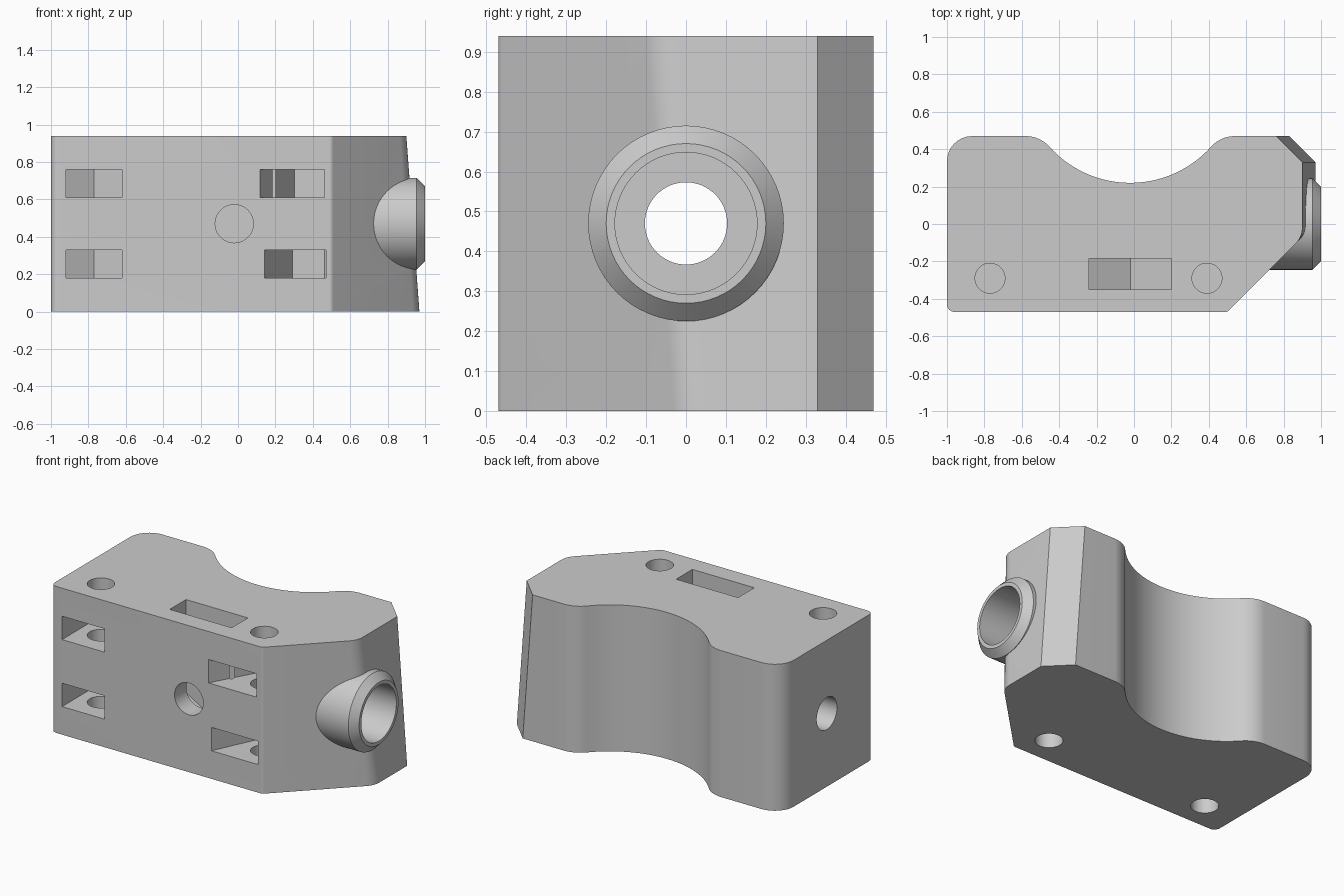
import bpy, bmesh
from math import sin, cos, pi, radians, sqrt, atan2
from mathutils import Vector

cube = bpy.data.objects.get("Cube")
if cube:
    bpy.data.objects.remove(cube)

HEIGHT = 0.94
MID = HEIGHT / 2

grey = bpy.data.materials.new("light_grey")
grey.use_nodes = True
grey.diffuse_color = (0.6, 0.6, 0.6, 1)
grey.node_tree.nodes["Principled BSDF"].inputs["Base Color"].default_value = grey.diffuse_color


def loft(name, sections, axis):
    """Closed solid through (outline, offset) sections along an axis."""
    place = {"x": lambda u, v, w: (w, u, v),
             "y": lambda u, v, w: (u, w, v),
             "z": lambda u, v, w: (u, v, w)}[axis]
    bm = bmesh.new()
    loops = [[bm.verts.new(place(p[0], p[1], w)) for p in pts] for pts, w in sections]
    n = len(loops[0])
    for a, b in zip(loops, loops[1:]):
        for i in range(n):
            j = (i + 1) % n
            bm.faces.new((a[i], a[j], b[j], b[i]))
    bm.faces.new(loops[0])
    bm.faces.new(loops[-1])
    bmesh.ops.recalc_face_normals(bm, faces=bm.faces)
    mesh = bpy.data.meshes.new(name)
    bm.to_mesh(mesh)
    bm.free()
    mesh.materials.append(grey)
    obj = bpy.data.objects.new(name, mesh)
    bpy.context.collection.objects.link(obj)
    return obj


def arc(cx, cy, r, start, end, steps):
    angles = [start + (end - start) * i / steps for i in range(steps + 1)]
    return [(cx + r * cos(a), cy + r * sin(a)) for a in angles]


def circle(cx, cy, r, n=64):
    return arc(cx, cy, r, 0, 2 * pi, n)[:-1]


def rounded(corners, steps=8):
    """Replace each (x, y, radius) corner by a tangent arc."""
    out = []
    for i, (x, y, r) in enumerate(corners):
        p = Vector((x, y))
        if r == 0:
            out.append((x, y))
            continue
        a = (Vector(corners[i - 1][:2]) - p).normalized()
        b = (Vector(corners[(i + 1) % len(corners)][:2]) - p).normalized()
        half = a.angle(b) / 2
        centre = p + (a + b).normalized() * (r / sin(half))
        start = p + a * (r * cos(half) / sin(half)) - centre
        first = atan2(start.y, start.x)
        out += arc(centre.x, centre.y, r, first, first + pi - 2 * half, steps)
    return out


def combine(target, tool, operation):
    mod = target.modifiers.new(operation.lower(), "BOOLEAN")
    mod.operation = operation
    mod.solver = "EXACT"
    mod.object = tool
    bpy.context.view_layer.objects.active = target
    bpy.ops.object.modifier_apply(modifier=mod.name)
    bpy.data.objects.remove(tool)


# Saddle in the back, blended into the flat back by round shoulders
def saddle():
    cx, r, f, back = -0.02, 0.58, 0.17, 0.47
    cy = 0.22 + r
    dy = cy - (back - f)
    dx = sqrt((r + f) ** 2 - dy ** 2)
    lean = atan2(dy, dx)
    right = arc(cx + dx, back - f, f, pi / 2, pi - lean, 10)
    dip = arc(cx, cy, r, -lean, lean - pi, 32)[1:-1]
    left = arc(cx - dx, back - f, f, lean, pi / 2, 10)
    return [(x, y, 0) for x, y in right + dip + left]


# Body outline: diagonal front corner, chamfered back corner, leaning end face
def outline(end_x):
    return rounded([(-1, -0.47, 0.04), (0.5, -0.47, 0.03),
                    (end_x, end_x - 0.97, 0.12), (end_x, 0.33, 0),
                    (end_x - 0.14, 0.47, 0)]
                   + saddle() + [(-1, 0.47, 0.135)])


body = loft("clamp_body", [(outline(0.97), 0), (outline(0.90), HEIGHT)], "z")

# Nozzle boss with a chamfered rim
boss = loft("nozzle", [(circle(0, MID, r), x) for r, x in
                       ((0.245, 0.5), (0.245, 0.955), (0.2, 1.0))], "x")
combine(body, boss, "UNION")

# Stepped bore right through the block
bore = loft("bore_cutter", [(circle(0, MID, r), x) for r, x in
                            ((0.178, 1.1), (0.178, 0.3), (0.103, 0.3), (0.103, -1.1))], "x")
combine(body, bore, "DIFFERENCE")


def nut_slot(cx, cy, half, length, turn):
    """Slot outline with a pointed hexagonal end, opening towards -v."""
    h = half / sqrt(3)
    shape = [(-half, -length), (half, -length), (half, h), (0, 2 * h), (-half, h)]
    c, s = cos(turn), sin(turn)
    return [(cx + u * c - v * s, cy + u * s + v * c) for u, v in shape]


# Nut slots in the front, the ones by the nozzle turned away from it
for x, z, turn in ((-0.77, 0.18, 0), (-0.77, 0.61, 0), (0.39, 0.18, -25), (0.39, 0.61, -29)):
    slot = nut_slot(x, -0.29, 0.15, 0.45, radians(turn))
    combine(body, loft("slot_cutter", [(slot, z), (slot, z + 0.15)], "z"), "DIFFERENCE")

# Vertical screw holes, with a thin web left over each nut slot
for x in (-0.77, 0.39):
    hole = circle(x, -0.29, 0.08, 48)
    for low, high in ((-0.1, 0.25), (0.345, 0.68), (0.775, 1.1)):
        combine(body, loft("screw_cutter", [(hole, low), (hole, high)], "z"), "DIFFERENCE")

# Top nut slot and the front screw hole that meets it
slot = nut_slot(-0.02, MID, 0.22, 0.6, pi)
combine(body, loft("top_slot_cutter", [(slot, -0.35), (slot, -0.185)], "y"), "DIFFERENCE")
hole = circle(-0.02, MID, 0.102, 48)
combine(body, loft("front_hole_cutter", [(hole, -0.6), (hole, -0.2)], "y"), "DIFFERENCE")

bpy.ops.object.select_all(action="DESELECT")
body.select_set(True)
bpy.context.view_layer.objects.active = body
bpy.ops.object.shade_smooth_by_angle(angle=radians(25))
